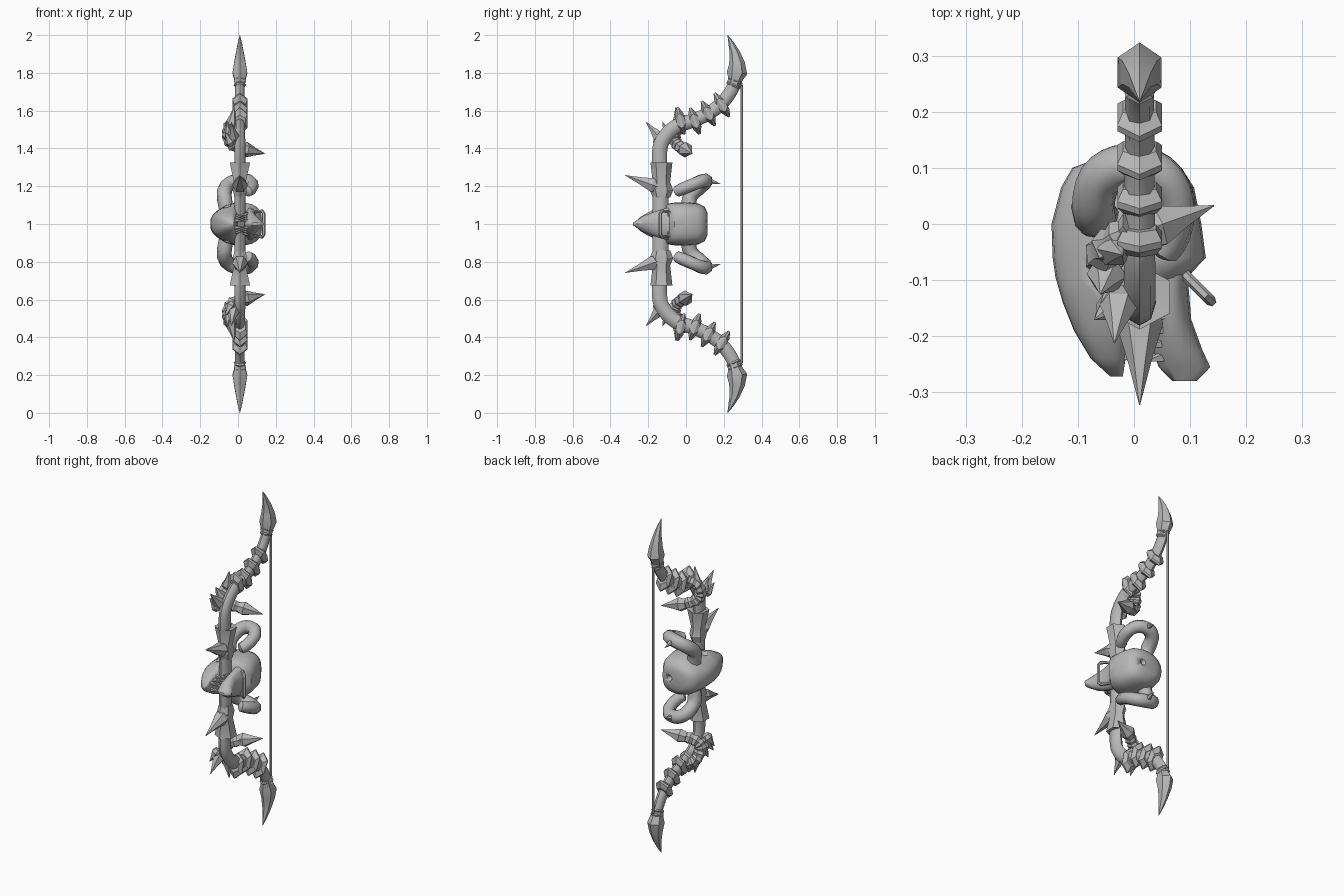
import bpy, bmesh, math
from mathutils import Vector

old = bpy.data.objects.get("Cube")
if old:
    bpy.data.objects.remove(old, do_unlink=True)

grey = bpy.data.materials.new("bone_grey")
grey.use_nodes = True
grey.diffuse_color = (0.48, 0.48, 0.48, 1)
grey.node_tree.nodes["Principled BSDF"].inputs["Base Color"].default_value = (0.48, 0.48, 0.48, 1)
CX = 0.01


def tube(bm, pts, radii, sides=8, power=2, closed=False, ref=(1, 0, 0), axis=None):
    """Sweep a (super)elliptic section along points; radii are (across, other)."""
    pts = [Vector(p) for p in pts]
    rings, n = [], len(pts)
    for i, p in enumerate(pts):
        a = pts[(i - 1) % n] if closed else pts[max(i - 1, 0)]
        b = pts[(i + 1) % n] if closed else pts[min(i + 1, n - 1)]
        t = Vector(axis) if axis else (b - a).normalized()
        u = Vector(ref) - t * t.dot(Vector(ref))
        u.normalize()
        v = t.cross(u)
        r = radii[i] if isinstance(radii, list) else radii
        ru, rv = r if isinstance(r, tuple) else (r, r)
        ring = []
        for k in range(sides):
            ang = 2 * math.pi * k / sides
            c, s = math.cos(ang), math.sin(ang)
            c = math.copysign(abs(c) ** (2 / power), c)
            s = math.copysign(abs(s) ** (2 / power), s)
            ring.append(bm.verts.new(p + u * ru * c + v * rv * s))
        rings.append(ring)
    for i in range(n if closed else n - 1):
        r1, r2 = rings[i], rings[(i + 1) % n]
        for k in range(sides):
            j = (k + 1) % sides
            bm.faces.new((r1[k], r1[j], r2[j], r2[k]))
    if not closed:
        bm.faces.new(rings[0][::-1])
        bm.faces.new(rings[-1])


def spike(bm, base, tip, r, sides=6, ref=(1, 0, 0)):
    """Pointed thorn with a slight swell above its root."""
    b, t = Vector(base), Vector(tip)
    tube(bm, [b, b.lerp(t, 0.25), b.lerp(t, 0.6), t], [r * 0.7, r, r * 0.5, 0.001], sides, ref=ref)


def smooth_path(pts, steps=4):
    """Catmull-Rom resampling."""
    P = [Vector(p) for p in pts]
    P = [2 * P[0] - P[1]] + P + [2 * P[-1] - P[-2]]
    out = []
    for i in range(1, len(P) - 2):
        a, b, c, d = P[i - 1:i + 3]
        for k in range(steps):
            t = k / steps
            out.append(0.5 * (2 * b + (c - a) * t + (2 * a - 5 * b + 4 * c - d) * t * t
                              + (3 * b - a - 3 * c + d) * t ** 3))
    return out + [P[-2]]


def finish(name, bm, mirrored=True, angle=35):
    """Mirror about the bow's middle height, then make the object."""
    if mirrored:
        geo = bmesh.ops.duplicate(bm, geom=bm.verts[:] + bm.edges[:] + bm.faces[:])["geom"]
        for v in geo:
            if isinstance(v, bmesh.types.BMVert):
                v.co.z = 2 - v.co.z
    bmesh.ops.recalc_face_normals(bm, faces=bm.faces)
    me = bpy.data.meshes.new(name)
    bm.to_mesh(me)
    bm.free()
    me.materials.append(grey)
    ob = bpy.data.objects.new(name, me)
    bpy.context.collection.objects.link(ob)
    bpy.ops.object.select_all(action='DESELECT')
    ob.select_set(True)
    bpy.context.view_layer.objects.active = ob
    bpy.ops.object.shade_smooth_by_angle(angle=math.radians(angle))
    return ob


# Curved limbs and grip
bm = bmesh.new()
limb = smooth_path([(CX, y, z) for y, z in [
    (-.135, 1), (-.135, 1.2), (-.14, 1.38), (-.115, 1.455), (-.055, 1.515),
    (.03, 1.545), (.11, 1.58), (.18, 1.63), (.23, 1.69), (.262, 1.75)]])
n = len(limb) - 1
tube(bm, limb, [(.03 - .005 * i / n, .042 - .008 * i / n) for i in range(n + 1)])
finish("bow_limbs", bm, angle=50)

# Bone blades on the limb ends, with collars
bm = bmesh.new()
tube(bm, [(CX, y, z) for y, z in [(.25, 1.73), (.26, 1.765), (.27, 1.80), (.27, 1.85), (.257, 1.91), (.238, 1.96), (.22, 2)]],
     [(.035, .031), (.038, .034), (.054, .045), (.042, .036), (.027, .023), (.014, .012), (.001, .001)], 6, ref=(0, 1, 0))
for y, z in [(.252, 1.735), (.261, 1.757)]:
    tube(bm, [(CX, y - .003, z - .007), (CX, y, z), (CX, y + .003, z + .007)], [(.027, .036), (.033, .042), (.027, .036)])
finish("limb_tips", bm)

# Vertebra plates threaded on the limbs, pointed above and below
bm = bmesh.new()
for y, z, ty, tz in [(.19, 1.63, .85, .53), (.118, 1.585, .88, .47), (.047, 1.545, .94, .34), (-.028, 1.546, .97, .24)]:
    c, t = Vector((CX, y, z)), Vector((0, ty, tz)).normalized()
    tube(bm, [c - t * .023, c - t * .006, c + t * .006, c + t * .023],
         [(.038, .034), (.074, .046), (.074, .046), (.038, .034)], 6, ref=(0, 0, 1))
finish("vertebra_plates", bm, angle=25)

# Flared collars around the grip, each with a forward thorn
bm = bmesh.new()
tube(bm, [(CX, -.13, z) for z in (1.14, 1.18, 1.22, 1.325, 1.30)],
     [(.046, .034), (.062, .042), (.046, .036), (.058, .062), (.044, .045)], 6, ref=(0, 1, 0))
spike(bm, (CX, -.13, 1.19), (CX, -.322, 1.258), .042)
finish("grip_collars", bm, angle=25)

# Bony tail wrapped over each shoulder, with its thorns
bm = bmesh.new()
wrap = smooth_path([(.0, -.01, 1.55), (-.045, -.04, 1.52), (-.055, -.06, 1.46), (-.03, -.045, 1.42), (.03, -.012, 1.395)])
tube(bm, wrap, [.028 if i % 2 else .035 for i in range(len(wrap))], 6, ref=(0, 1, .3))
spike(bm, (.01, -.015, 1.40), (.143, .033, 1.372), .042, ref=(0, 0, 1))
spike(bm, (-.025, -.125, 1.44), (-.035, -.212, 1.54), .034)
spike(bm, (-.045, -.08, 1.45), (-.06, -.125, 1.54), .036)
spike(bm, (-.04, -.04, 1.50), (-.02, -.055, 1.62), .034)
spike(bm, (-.03, -.14, 1.42), (-.07, -.17, 1.49), .03)
finish("shoulder_thorns", bm, angle=25)

# Curled horns, each with a small rear thorn
bm = bmesh.new()
horn = smooth_path([(-.06, .01, 1.07), (-.073, .025, 1.15), (-.06, .08, 1.20), (-.015, .105, 1.225),
                    (.045, .09, 1.23), (.075, .04, 1.21), (.068, -.02, 1.185), (.045, -.055, 1.17)])
m = len(horn) - 1
tube(bm, horn, [.04 - .01 * (i / m) ** 2 - .016 * (i == m) for i in range(m + 1)], 8, ref=(.2, .2, 1))
spike(bm, (.005, .09, 1.235), (.012, .183, 1.212), .024)
finish("curled_horns", bm, angle=50)

# Skull, lying on its side with the narrow crown toward -x
bm = bmesh.new()
rows = [(.115, -.07, .045, .055), (.1, -.11, .085, .09), (.065, -.13, .107, .108), (0, -.147, .12, .115),
        (-.06, -.145, .128, .113), (-.095, -.14, .095, .108), (-.112, -.135, .03, .1), (-.14, -.127, .01, .09),
        (-.19, -.107, -.005, .07), (-.24, -.077, -.015, .04), (-.272, -.042, -.02, .008)]
tube(bm, [((a + b) / 2, y, 1) for y, a, b, r in rows], [((b - a) / 2, r) for y, a, b, r in rows],
     24, power=3, axis=(0, 1, 0))
for v in bm.verts:
    v.co.z = 1 + (v.co.z - 1) * (1 - 3.5 * max(0, -.03 - v.co.x))
sk = finish("skull", bm, False, 50)
# Sunken eyes and the small hole at the back
bm = bmesh.new()
for p, r in [((-.06, -.09, 1.105), .028), ((-.06, -.09, .895), .028), ((.03, .118, 1), .018)]:
    ball = bmesh.ops.create_uvsphere(bm, u_segments=10, v_segments=6, radius=r)
    bmesh.ops.translate(bm, vec=p, verts=ball["verts"])
cut = finish("socket_cutter", bm, False)
cut.hide_render = True
cut.hide_viewport = True
mod = sk.modifiers.new("sockets", 'BOOLEAN')
mod.operation, mod.object = 'DIFFERENCE', cut

# Lower jaw
bm = bmesh.new()
tube(bm, [(.065, -.04, 1), (.065, -.11, 1), (.068, -.17, 1), (.078, -.225, 1), (.09, -.255, 1), (.09, -.28, 1)],
     [(.05, .095), (.032, .085), (.034, .066), (.044, .045), (.046, .025), (.022, .008)], 14, axis=(0, -1, 0))
finish("lower_jaw", bm, False, 50)

# Teeth along both jaws
bm = bmesh.new()
for i in range(4):
    y, w = -.16 - .025 * i, .055 - .012 * i
    spike(bm, (-.02, y, 1 + w), (.03, y, 1 + w * .9), .011, 5, ref=(0, 1, 0))
    spike(bm, (.06, y, 1 + w), (.015, y - .01, 1 + w * .9), .01, 5, ref=(0, 1, 0))
finish("teeth", bm)

# Buckle loop on the jaw
bm = bmesh.new()
loop = [(.09, -.09, 1.065), (.128, -.128, 1.068), (.137, -.137, 1.055),
        (.137, -.137, .945), (.128, -.128, .932), (.09, -.09, .935)]
tube(bm, loop, .01, 6, closed=True, ref=(1, 1, 0))
finish("buckle_loop", bm, False)

# String
bm = bmesh.new()
tube(bm, [(CX, .296, .265), (CX, .296, 1.735)], .008, 6)
for z in (.265, 1.735):
    tube(bm, [(CX, .255, z), (CX, .296, z)], .008, 6)
finish("bow_string", bm, False)
